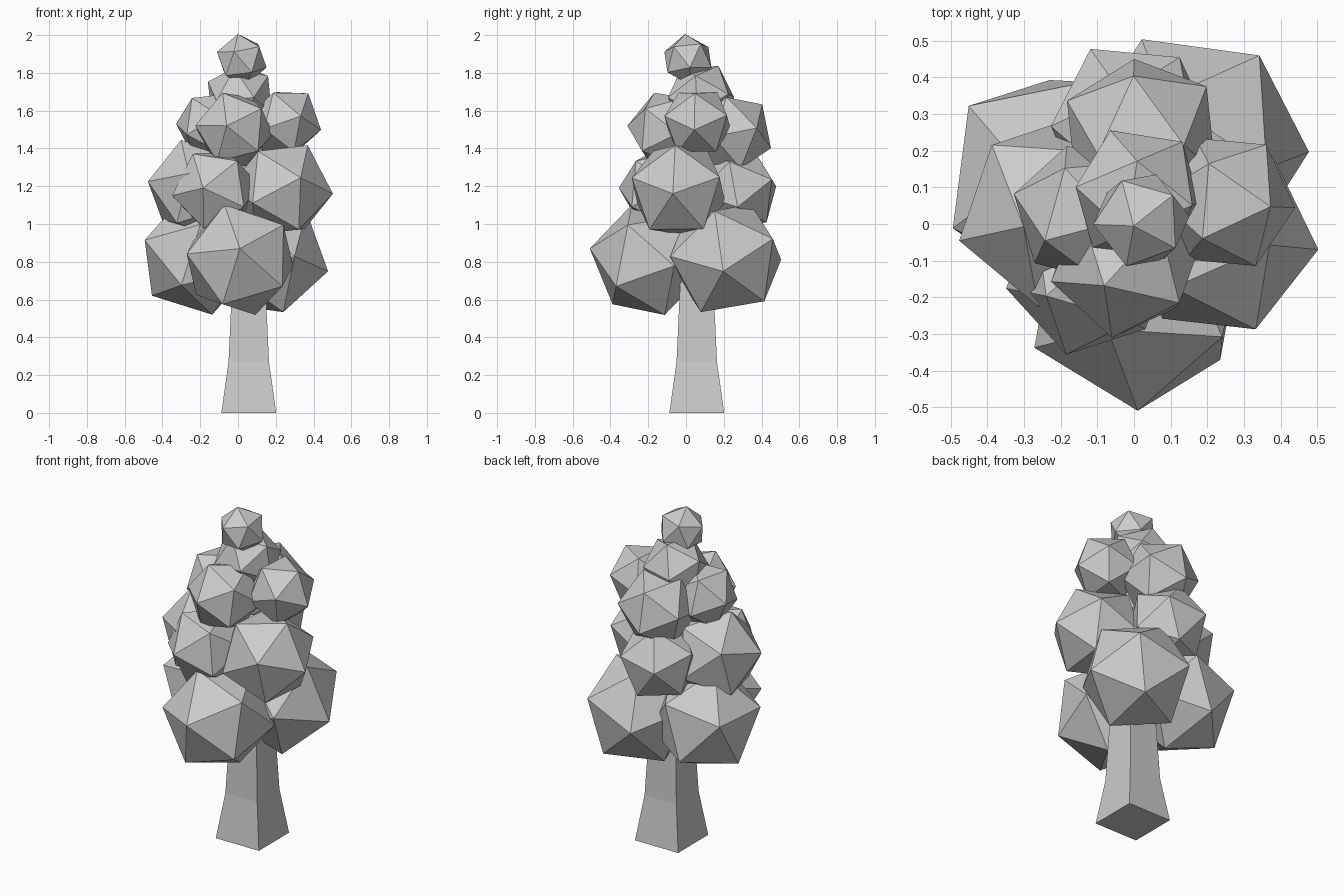
import bpy, bmesh
from mathutils import Vector, Matrix

if "Cube" in bpy.data.objects:
    bpy.data.objects.remove(bpy.data.objects["Cube"])


def make_object(name, bm):
    bmesh.ops.recalc_face_normals(bm, faces=bm.faces)
    mesh = bpy.data.meshes.new(name)
    bm.to_mesh(mesh)
    bm.free()
    obj = bpy.data.objects.new(name, mesh)
    bpy.context.collection.objects.link(obj)
    return obj


def frame(a, b):
    """Orthonormal frame with the first axis on a and the second towards b."""
    u = a.normalized()
    v = (b - b.dot(u) * u).normalized()
    return Matrix((u, v, u.cross(v))).transposed()


def leaf_clump(name, centre, radius, corner, neighbour):
    """Icosahedron turned so one edge runs from corner towards neighbour."""
    c = Vector(centre)
    bm = bmesh.new()
    bmesh.ops.create_icosphere(bm, subdivisions=1, radius=radius)
    bm.verts.ensure_lookup_table()
    v0 = bm.verts[0]
    v1 = v0.link_edges[0].other_vert(v0)
    turn = frame(Vector(corner) - c, Vector(neighbour) - c) @ frame(v0.co, v1.co).transposed()
    bmesh.ops.transform(bm, matrix=Matrix.Translation(c) @ turn.to_4x4(), verts=bm.verts)
    return make_object(name, bm)


# Trunk: square section, flared at the foot
bm = bmesh.new()
rings = []
for z, h in [(0, 0.145), (0.27, 0.107), (0.75, 0.085)]:
    rings.append([bm.verts.new((0.057 + sx * h, 0.057 + sy * h, z))
                  for sx, sy in [(-1, -1), (1, -1), (1, 1), (-1, 1)]])
for lo, hi in zip(rings, rings[1:]):
    for i in range(4):
        j = (i + 1) % 4
        bm.faces.new((lo[i], lo[j], hi[j], hi[i]))
bm.faces.new(rings[0][::-1])
bm.faces.new(rings[-1])
make_object("trunk", bm)

# Bottom tier of leaves
leaf_clump("leaves_low_front", (0.01, -0.2, 0.81), 0.315, (0.01, -0.51, 0.87), (0.265, -0.347, 1.02))
leaf_clump("leaves_low_right", (0.16, 0.21, 0.82), 0.325, (0.475, 0.197, 0.75), (0.34, 0.475, 0.93))
leaf_clump("leaves_low_left", (-0.215, 0.12, 0.83), 0.32, (-0.46, 0.33, 0.91), (-0.51, -0.01, 0.92))

# Second tier
leaf_clump("leaves_mid_right", (0.23, -0.04, 1.18), 0.275, (0.505, -0.07, 1.16), (0.31, -0.28, 1.245))
leaf_clump("leaves_mid_front", (-0.12, -0.13, 1.18), 0.235, (-0.18, -0.34, 1.19), (0.04, -0.35, 1.08))
leaf_clump("leaves_mid_left", (-0.22, 0.03, 1.19), 0.27, (-0.475, -0.045, 1.225), (-0.395, 0.235, 1.3))
leaf_clump("leaves_mid_back", (-0.01, 0.27, 1.18), 0.235, (-0.12, 0.48, 1.2), (0.12, 0.48, 1.24))

# Third tier
leaf_clump("leaves_high_front", (-0.02, -0.1, 1.5), 0.215, (-0.06, -0.31, 1.52), (0.1, -0.25, 1.39))
leaf_clump("leaves_high_right", (0.25, 0.06, 1.54), 0.195, (0.43, 0.045, 1.5), (0.35, 0.235, 1.585))
leaf_clump("leaves_high_back", (0.02, 0.24, 1.48), 0.225, (0, 0.395, 1.625), (0, 0.46, 1.39))
leaf_clump("leaves_high_left", (-0.14, 0.03, 1.52), 0.195, (-0.32, 0.08, 1.53), (-0.25, -0.12, 1.47))

# Crown
leaf_clump("leaves_crown", (0.01, 0.08, 1.67), 0.19, (-0.065, 0.257, 1.67), (0.135, 0.25, 1.69))
leaf_clump("leaves_tip", (0.02, 0.01, 1.87), 0.138, (0, -0.005, 2.0), (0.12, 0.09, 1.96))
